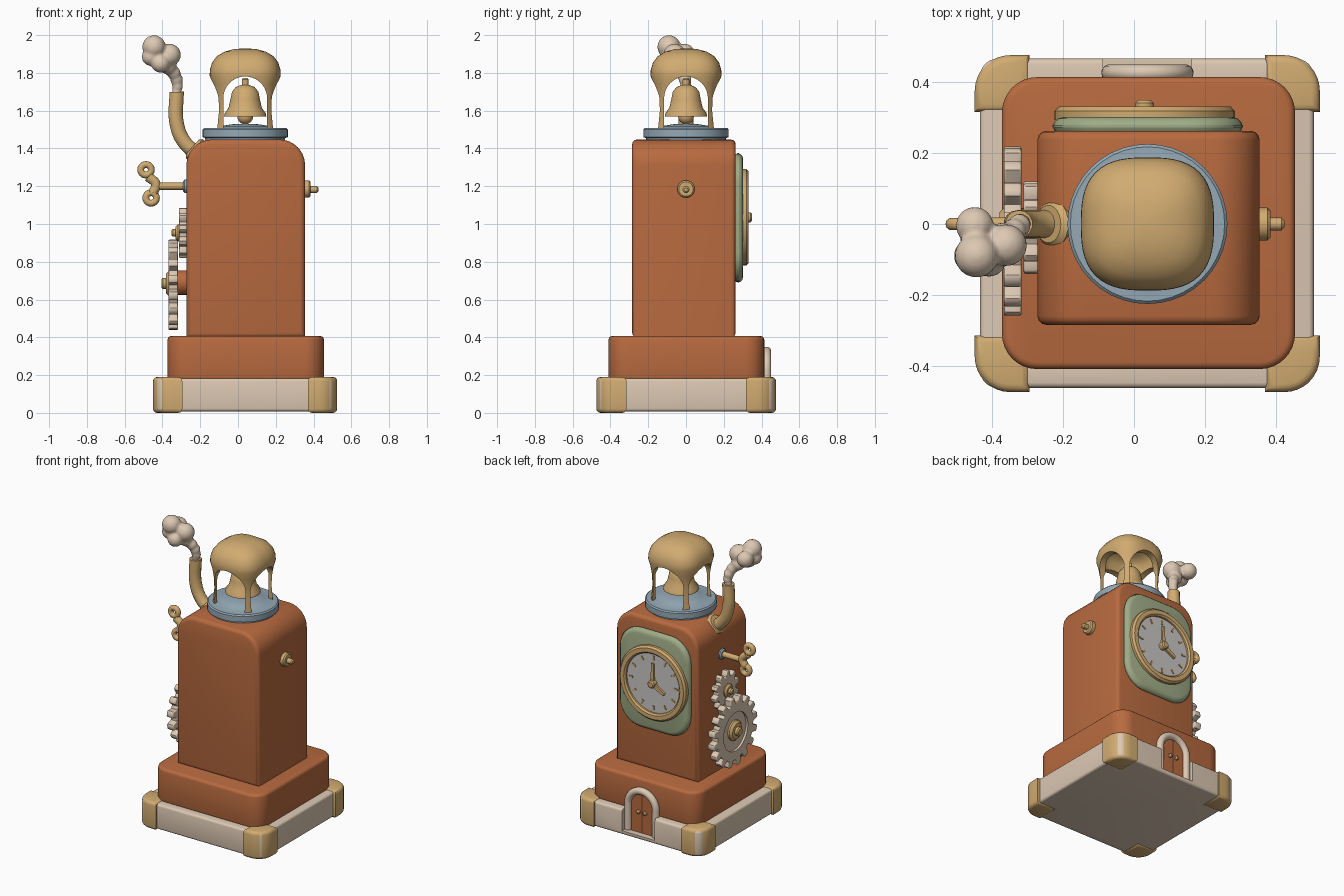
import bpy, bmesh, math
from mathutils import Vector, Matrix

cube = bpy.data.objects.get("Cube")
if cube:
    bpy.data.objects.remove(cube, do_unlink=True)

def material(name, r, g, b):
    m = bpy.data.materials.new(name)
    m.use_nodes = True
    m.diffuse_color = (r, g, b, 1)
    bsdf = m.node_tree.nodes["Principled BSDF"]
    bsdf.inputs["Base Color"].default_value = (r, g, b, 1)
    bsdf.inputs["Roughness"].default_value = 0.7
    return m

WOOD = material("orange brown wood", 0.48, 0.145, 0.05)
BRASS = material("tan brass", 0.64, 0.41, 0.165)
CREAM = material("cream", 0.72, 0.58, 0.45)
BLUE = material("grey blue", 0.30, 0.40, 0.47)
GREEN = material("sage green", 0.35, 0.41, 0.24)
FACE = material("pale grey", 0.60, 0.58, 0.56)
DARK = material("dark brown", 0.14, 0.045, 0.02)
CX = 0.038  # centre line of the tower

def finish(ob):
    bpy.ops.object.select_all(action='DESELECT')
    ob.select_set(True)
    bpy.context.view_layer.objects.active = ob
    for mod in list(ob.modifiers):
        bpy.ops.object.modifier_apply(modifier=mod.name)
    bpy.ops.object.shade_smooth_by_angle(angle=math.radians(40))
    return ob

def make(name, bm, mat):
    bmesh.ops.recalc_face_normals(bm, faces=bm.faces)
    me = bpy.data.meshes.new(name)
    bm.to_mesh(me)
    bm.free()
    me.materials.append(mat)
    ob = bpy.data.objects.new(name, me)
    bpy.context.collection.objects.link(ob)
    return finish(ob)

def prism(name, pts, axis, lo, hi, mat, bevel=0):
    """Extrude a 2D outline along an axis and round the rims of its two ends."""
    place = {'x': lambda u, v, w: (w, u, v), 'y': lambda u, v, w: (u, w, v), 'z': lambda u, v, w: (u, v, w)}[axis]
    bm = bmesh.new()
    rings = [[bm.verts.new(place(u, v, w)) for u, v in pts] for w in (lo, hi)]
    caps = [bm.faces.new(r) for r in rings]
    for i in range(len(pts)):
        j = (i + 1) % len(pts)
        bm.faces.new((rings[0][i], rings[0][j], rings[1][j], rings[1][i]))
    bmesh.ops.recalc_face_normals(bm, faces=bm.faces)
    if bevel:
        rims = list({e for c in caps for e in c.edges})
        bmesh.ops.bevel(bm, geom=rims, offset=bevel, segments=3, profile=0.5, affect='EDGES')
    return make(name, bm, mat)

def rrect(x0, x1, y0, y1, radii):
    """Rectangle outline; radii run from lower left, counter-clockwise."""
    pts = []
    for k, (x, y, sx, sy) in enumerate(((x0, y0, 1, 1), (x1, y0, -1, 1), (x1, y1, -1, -1), (x0, y1, 1, -1))):
        r = radii[k]
        for i in range(9 if r else 1):
            a = math.pi * (1 + k / 2 + i / 16)
            pts.append((x + sx * r + r * math.cos(a), y + sy * r + r * math.sin(a)))
    return pts

def arch(c, half, z0, spring):
    top = [(c + half * math.cos(math.pi * i / 20), spring + half * math.sin(math.pi * i / 20)) for i in range(21)]
    return [(c + half, z0)] + top + [(c - half, z0)]

def lathe(name, profile, origin, axis, mat, closed=False, steps=40):
    """Spin (radius, height) points around an axis."""
    bm = bmesh.new()
    vs = [bm.verts.new((r, 0, h)) for r, h in profile]
    es = [bm.edges.new(p) for p in zip(vs, vs[1:] + (vs[:1] if closed else []))]
    bmesh.ops.spin(bm, geom=vs + es, cent=(0, 0, 0), axis=(0, 0, 1), angle=math.tau, steps=steps)
    bmesh.ops.remove_doubles(bm, verts=bm.verts, dist=0.0002)
    turn = Vector(axis).to_track_quat('Z', 'Y').to_matrix().to_4x4()
    bm.transform(Matrix.Translation(origin) @ turn)
    return make(name, bm, mat)

def knob(name, r, length, origin, axis, mat, b=0.008):
    return lathe(name, [(0, 0), (r, 0), (r, length - b), (r - b, length), (0, length)], origin, axis, mat, steps=24)

def tube(name, pts, radius, mat):
    cu = bpy.data.curves.new(name, 'CURVE')
    cu.dimensions, cu.bevel_depth, cu.bevel_resolution, cu.use_fill_caps = '3D', radius, 5, True
    sp = cu.splines.new('BEZIER')
    sp.bezier_points.add(len(pts) - 1)
    for p, co in zip(sp.bezier_points, pts):
        p.co, p.handle_left_type, p.handle_right_type = co, 'AUTO', 'AUTO'
    ob = bpy.data.objects.new(name, cu)
    bpy.context.collection.objects.link(ob)
    bpy.ops.object.select_all(action='DESELECT')
    ob.select_set(True)
    bpy.context.view_layer.objects.active = ob
    bpy.ops.object.convert(target='MESH')
    ob.data.materials.clear()
    ob.data.materials.append(mat)
    return finish(ob)

def carve(ob, cutter):
    mod = ob.modifiers.new("cut", 'BOOLEAN')
    mod.operation, mod.object, mod.solver = 'DIFFERENCE', cutter, 'EXACT'
    finish(ob)
    bpy.data.objects.remove(cutter, do_unlink=True)

# Base slab with a doorway notch, and four corner caps
slab = prism("base_slab", rrect(-0.435, 0.508, -0.463, 0.467, [0.05] * 4), 'z', 0.008, 0.182, CREAM, 0.015)
carve(slab, prism("notch", rrect(CX - 0.125, CX + 0.125, 0.41, 0.6, [0] * 4), 'z', 0.035, 0.4, CREAM))
corners = [("front_right", -0.45, -0.475), ("front_left", 0.37, -0.475), ("back_left", 0.37, 0.317), ("back_right", -0.45, 0.317)]
for k, (side, x, y) in enumerate(corners):
    radii = [0.1 if i == k else 0 for i in range(4)]
    prism(side + "_corner_cap", rrect(x, x + 0.155, y, y + 0.16, radii), 'z', 0, 0.19, BRASS, 0.022)

# Plinth and tower
prism("plinth", rrect(-0.373, 0.455, -0.41, 0.415, [0.1] * 4), 'z', 0.17, 0.407, WOOD, 0.02)
prism("tower", rrect(-0.273, 0.355, 0.4, 1.447, [0, 0, 0.135, 0.135]), 'y', -0.285, 0.263, WOOD, 0.025)

# Door
prism("door", arch(CX, 0.1, 0.035, 0.22), 'y', 0.4, 0.425, WOOD)
prism("door_seam", rrect(CX - 0.003, CX + 0.003, 0.04, 0.3, [0] * 4), 'y', 0.42, 0.427, DARK)
tube("door_frame", [(x, 0.427, z) for x, z in arch(CX, 0.106, 0.04, 0.22)], 0.024, CREAM)
for s in (-1, 1):
    knob("door_knob", 0.013, 0.022, (CX + s * 0.025, 0.423, 0.18), (0, 1, 0), BRASS)

# Clock
CZ = 1.035
back = (0, 1, 0)
prism("clock_plate", rrect(-0.23, 0.308, 0.69, 1.375, [0.16] * 4), 'y', 0.25, 0.302, GREEN, 0.03)
lathe("clock_rim", [(0.205, 0), (0.255, 0), (0.255, 0.025), (0.243, 0.038), (0.215, 0.038), (0.205, 0.028)],
      (CX - 0.008, 0.294, CZ), back, BRASS, closed=True)
knob("clock_face", 0.21, 0.014, (CX - 0.008, 0.296, CZ), back, FACE, 0.002)

def clock_bar(name, angle, r0, r1, half, y0, y1, mat):
    """Flat bar pointing at a clockwise dial angle as read from the back."""
    d, n = Vector((-math.sin(angle), math.cos(angle))), Vector((math.cos(angle), math.sin(angle)))
    c = Vector((CX - 0.008, CZ))
    pts = [c + d * r0 - n * half, c + d * r0 + n * half, c + d * r1 + n * half * 0.6, c + d * r1 - n * half * 0.6]
    prism(name, [tuple(p) for p in pts], 'y', y0, y1, mat)

for i in range(12):
    clock_bar("hour_mark", i * math.tau / 12, 0.158, 0.188, 0.007, 0.308, 0.316, BRASS)
clock_bar("minute_hand", 0, -0.02, 0.14, 0.014, 0.316, 0.328, BRASS)
clock_bar("hour_hand", math.tau / 3, -0.02, 0.105, 0.017, 0.318, 0.332, BRASS)
knob("clock_pin", 0.026, 0.045, (CX - 0.008, 0.305, CZ), back, BRASS)

# Gears on the right side
right = (-1, 0, 0)

def gear(name, y, z, root, tip, teeth, x0, x1):
    pts = []
    for i in range(teeth):
        for f, r in ((0.0, root), (0.3, root), (0.42, tip - 0.006), (0.52, tip), (0.78, tip), (0.88, tip - 0.006)):
            a = math.tau * (i + f) / teeth
            pts.append((y + r * math.cos(a), z + r * math.sin(a)))
    ob = prism(name, pts, 'x', x0, x1, CREAM, 0.006)
    carve(ob, knob("recess", root * 0.68, 0.1, (x0 + 0.015, y, z), right, CREAM))

gear("large_gear", -0.02, 0.678, 0.195, 0.24, 16, -0.368, -0.318)
knob("large_gear_boss", 0.065, 0.06, (-0.265, -0.02, 0.69), right, WOOD)
knob("large_gear_hub", 0.068, 0.055, (-0.325, -0.02, 0.685), right, BRASS, 0.015)
knob("large_gear_pin", 0.03, 0.05, (-0.355, -0.02, 0.685), right, BRASS)
gear("small_gear", -0.01, 0.953, 0.098, 0.132, 10, -0.312, -0.27)
knob("small_gear_hub", 0.045, 0.045, (-0.285, -0.01, 0.953), right, BRASS, 0.012)
knob("small_gear_pin", 0.02, 0.045, (-0.308, -0.01, 0.953), right, BRASS)

# Winding key
knob("key_collar", 0.036, 0.035, (-0.255, 0, 1.2), right, BLUE)
knob("key_shaft", 0.019, 0.17, (-0.27, 0, 1.2), right, BRASS)
tube("key_bow", [(-0.475, 0, 1.25), (-0.435, 0, 1.21), (-0.45, 0, 1.165)], 0.026, BRASS)
for x, z in ((-0.487, 1.287), (-0.46, 1.138)):
    ring = [(0.028 + 0.018 * math.cos(i * math.tau / 10), 0.018 * math.sin(i * math.tau / 10)) for i in range(10)]
    lathe("key_loop", ring, (x, 0, z), back, BRASS, closed=True, steps=24)

# Left side axle
knob("axle_plate", 0.046, 0.035, (0.35, 0, 1.185), (1, 0, 0), BRASS)
knob("axle_pin", 0.018, 0.075, (0.35, 0, 1.182), (1, 0, 0), BRASS)

# Chimney pipe and smoke
tube("chimney_pipe", [(-0.2, 0, 1.36), (-0.285, 0, 1.435), (-0.324, 0, 1.53), (-0.325, 0, 1.7)], 0.039, BRASS)
knob("chimney_flange", 0.068, 0.045, (-0.208, 0, 1.378), (-0.75, 0, 0.66), BRASS, 0.015)
puffs = [(-0.325, 0, 1.695, 0.026), (-0.32, 0, 1.73, 0.03), (-0.325, -0.005, 1.765, 0.034),
         (-0.34, -0.02, 1.8, 0.036), (-0.37, -0.04, 1.835, 0.045), (-0.362, -0.06, 1.895, 0.06),
         (-0.41, -0.1, 1.85, 0.05), (-0.462, -0.09, 1.885, 0.048), (-0.445, -0.09, 1.938, 0.062),
         (-0.45, -0.005, 1.9, 0.054)]
bm = bmesh.new()
for x, y, z, r in puffs:
    bmesh.ops.create_icosphere(bm, subdivisions=3, radius=r, matrix=Matrix.Translation((x, y, z)))
smoke = make("smoke", bm, CREAM)
mod = smoke.modifiers.new("blend", 'REMESH')
mod.mode, mod.voxel_size, mod.use_smooth_shade = 'VOXEL', 0.009, True
mod = smoke.modifiers.new("soften", 'SMOOTH')
mod.factor, mod.iterations = 0.5, 4
finish(smoke)
bpy.ops.object.shade_smooth()

# Bell platform and bell
up = (0, 0, 1)
lathe("bell_platform", [(0, 1.43), (0.21, 1.43), (0.212, 1.455), (0.226, 1.46), (0.226, 1.5), (0.218, 1.508),
      (0.15, 1.508), (0.13, 1.518), (0.07, 1.528), (0, 1.53)], (CX, 0, 0), up, BLUE)
lathe("bell", [(0, 1.58), (0.09, 1.575), (0.112, 1.57), (0.108, 1.588), (0.088, 1.615), (0.078, 1.66), (0.07, 1.7),
      (0.05, 1.725), (0.018, 1.737), (0.018, 1.765), (0.012, 1.772), (0, 1.773)], (CX, 0, 0), up, BRASS)
bm = bmesh.new()
bmesh.ops.create_uvsphere(bm, u_segments=20, v_segments=12, radius=0.042, matrix=Matrix.Translation((CX, 0, 1.57)))
make("bell_clapper", bm, BRASS)

# Rounded-square canopy with an archway cut through each side
canopy = lathe("bell_canopy", [(0.172, 1.495), (0.164, 1.6), (0.166, 1.67), (0.176, 1.74), (0.188, 1.785), (0.187, 1.815),
               (0.175, 1.855), (0.15, 1.888), (0.11, 1.912), (0.06, 1.926), (0, 1.93)], (0, 0, 0), up, BRASS, steps=64)
for v in canopy.data.vertices:
    r = math.hypot(v.co.x, v.co.y)
    if r > 0.001:
        c, s = abs(v.co.x / r), abs(v.co.y / r)
        k = (c ** 2.8 + s ** 2.8) ** (-1 / 2.8)
        v.co.x, v.co.y = v.co.x * k + CX, v.co.y * k
    else:
        v.co.x += CX
mod = canopy.modifiers.new("shell", 'SOLIDIFY')
mod.thickness, mod.offset = 0.042, -1
finish(canopy)
carve(canopy, prism("arch_y", arch(CX, 0.116, 1.4, 1.665), 'y', -0.4, 0.4, BRASS))
carve(canopy, prism("arch_x", arch(0, 0.116, 1.4, 1.665), 'x', -0.4, 0.5, BRASS))
